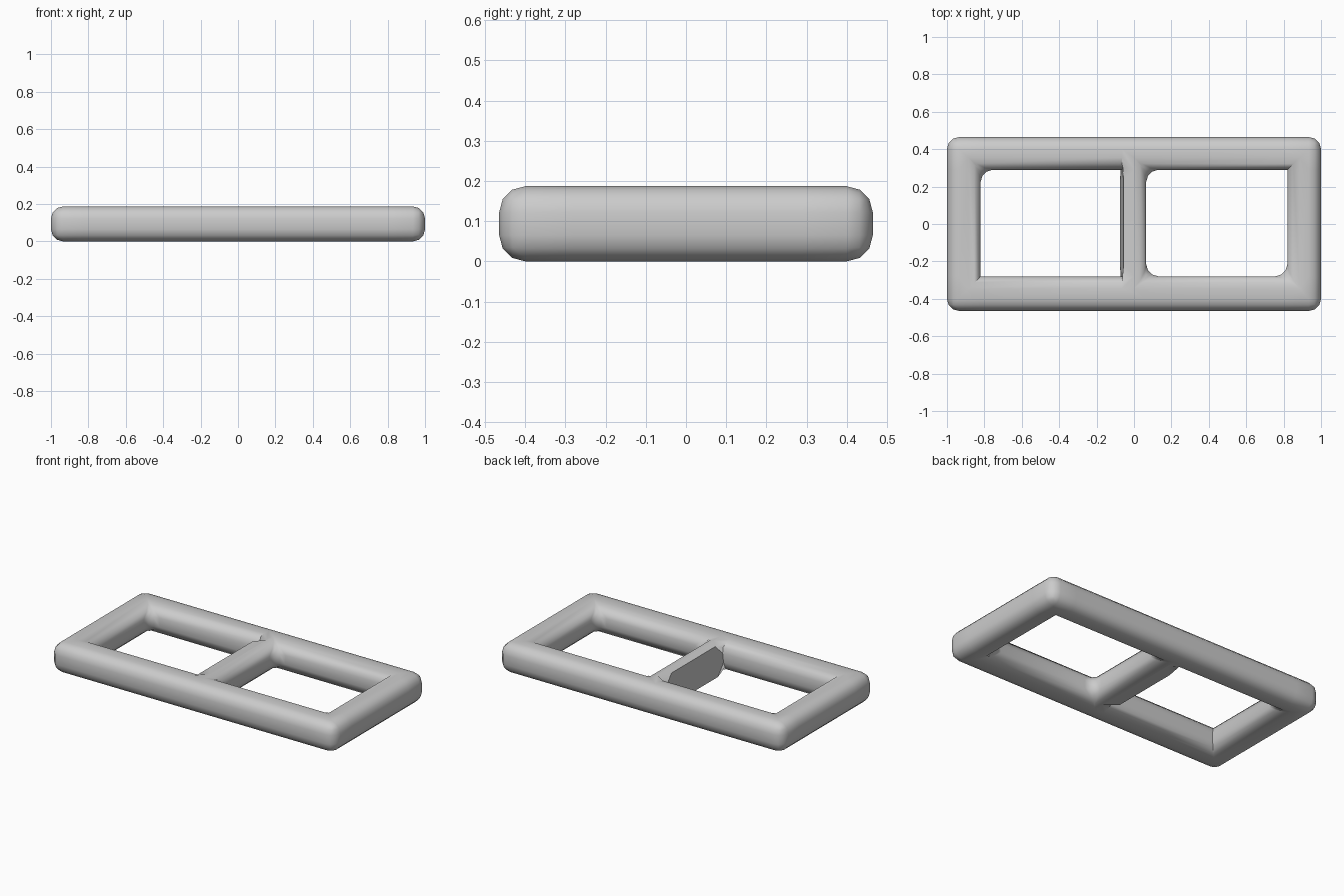
import bpy, bmesh, math

if "Cube" in bpy.data.objects:
    bpy.data.objects.remove(bpy.data.objects["Cube"])

H, R = 0.187, 0.065
XS = [-1, -0.82, -0.065, 0.065, 0.82, 1]
YS = [-0.465, -0.28, 0.29, 0.465]
HOLES = {(1, 1), (3, 1)}

# Flat plan of the frame: a grid of cells with two openings, extruded up
bm = bmesh.new()
v = {(i, j): bm.verts.new((x, y, 0)) for i, x in enumerate(XS) for j, y in enumerate(YS)}
base = [bm.faces.new((v[i, j], v[i + 1, j], v[i + 1, j + 1], v[i, j + 1]))
        for i in range(5) for j in range(3) if (i, j) not in HOLES]
ext = bmesh.ops.extrude_face_region(bm, geom=base, use_keep_orig=True)
for g in ext["geom"]:
    if isinstance(g, bmesh.types.BMVert):
        g.co.z = H
bmesh.ops.recalc_face_normals(bm, faces=bm.faces)

# Inner corners that stay square, and the square left side of the middle bar
SQUARE = {(1, 1), (2, 1), (2, 2), (4, 2)}


def near(a, b):
    return abs(a - b) < 1e-4


def wants_bevel(e):
    a, b = (q.co for q in e.verts)
    if e.calc_face_angle() < 0.1:
        return False
    if near(a.x, b.x) and near(a.y, b.y):
        return not any(near(a.x, XS[i]) and near(a.y, YS[j]) for i, j in SQUARE)
    return not (near(a.x, XS[2]) and near(b.x, XS[2]))


# Round the rims and corners
edges = [e for e in bm.edges if wants_bevel(e)]
bmesh.ops.bevel(bm, geom=edges, offset=R, offset_type='OFFSET', segments=3,
                profile=0.5, affect='EDGES', clamp_overlap=True)

# Lean the square side of the bar slightly
for q in bm.verts:
    if near(q.co.x, XS[2]) and abs(q.co.y) < 0.3:
        q.co.x += 0.02 * (q.co.z / H - 0.5)
bmesh.ops.recalc_face_normals(bm, faces=bm.faces)

me = bpy.data.meshes.new("double_loop_frame")
bm.to_mesh(me)
bm.free()
frame = bpy.data.objects.new("double_loop_frame", me)
bpy.context.collection.objects.link(frame)
bpy.context.view_layer.objects.active = frame
frame.select_set(True)
bpy.ops.object.shade_smooth_by_angle(angle=math.radians(40))
